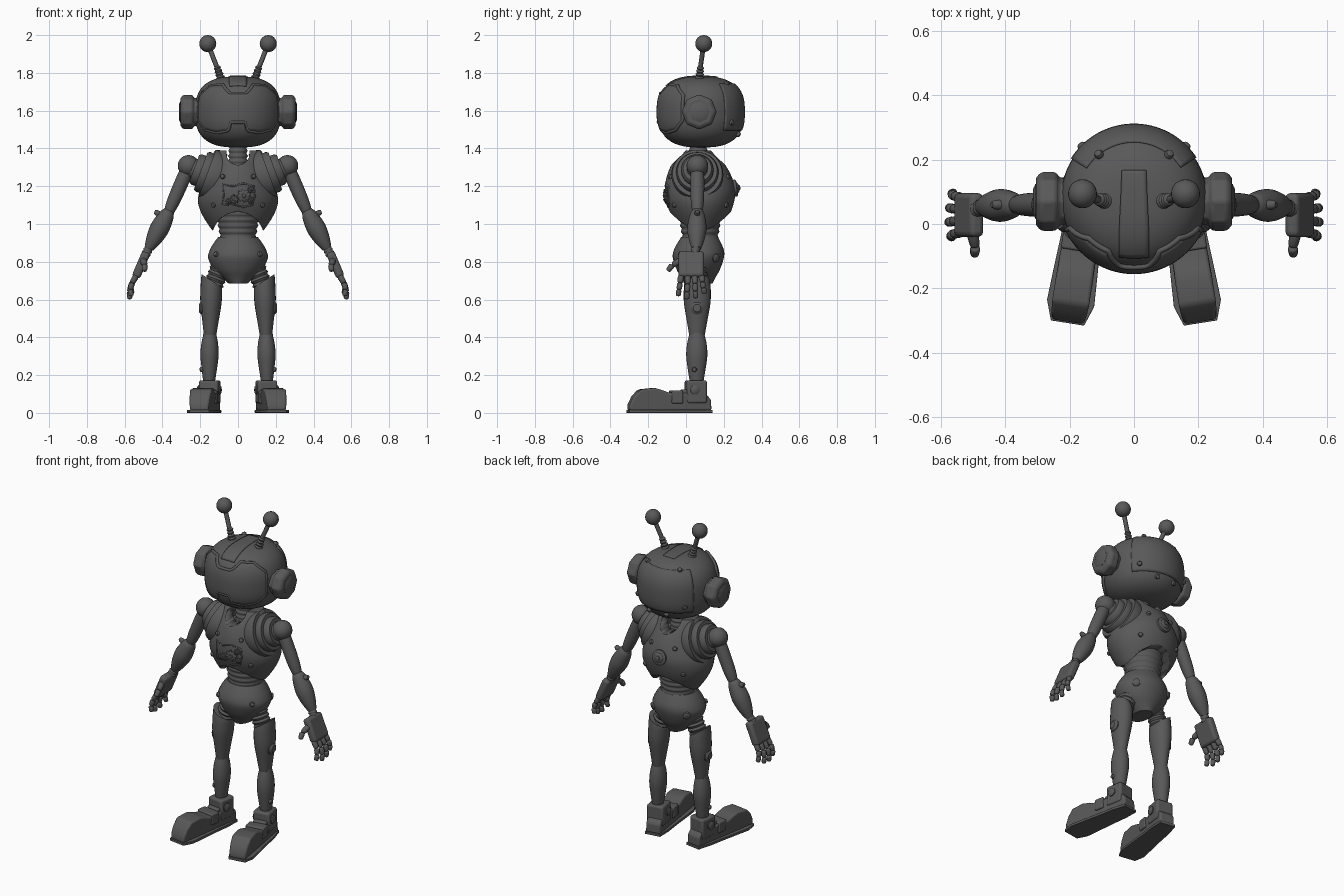
import bpy, bmesh
from math import sin, cos, pi, radians
from mathutils import Vector, Matrix
from mathutils.bvhtree import BVHTree

if "Cube" in bpy.data.objects:
    bpy.data.objects.remove(bpy.data.objects["Cube"])

grey = bpy.data.materials.new("dark grey metal")
grey.use_nodes = True
grey.diffuse_color = (0.1, 0.1, 0.1, 1)
grey.node_tree.nodes["Principled BSDF"].inputs["Base Color"].default_value = (0.1, 0.1, 0.1, 1)


def make(name, verts, faces, angle=35, bevel=0):
    me = bpy.data.meshes.new(name)
    me.from_pydata([tuple(v) for v in verts], [], faces)
    bm = bmesh.new()
    bm.from_mesh(me)
    bmesh.ops.recalc_face_normals(bm, faces=bm.faces)
    bm.to_mesh(me)
    bm.free()
    me.materials.append(grey)
    ob = bpy.data.objects.new(name, me)
    bpy.context.collection.objects.link(ob)
    bpy.ops.object.select_all(action='DESELECT')
    ob.select_set(True)
    bpy.context.view_layer.objects.active = ob
    bpy.ops.object.shade_smooth_by_angle(angle=radians(angle))
    if bevel:
        mod = ob.modifiers.new("bevel", 'BEVEL')
        mod.width, mod.segments = bevel, 3
    return ob


def rings(name, loops, cap=True, **kw):
    """Skin a list of closed loops."""
    n = len(loops[0])
    faces = [(k * n + i, k * n + (i + 1) % n, (k + 1) * n + (i + 1) % n, (k + 1) * n + i)
             for k in range(len(loops) - 1) for i in range(n)]
    if cap:
        faces += [tuple(range(n)), tuple(range((len(loops) - 1) * n, len(loops) * n))]
    return make(name, [v for l in loops for v in l], faces, **kw)


def smooth(pts, steps=5):
    """Catmull-Rom through rows of numbers."""
    p = [pts[0]] + list(pts) + [pts[-1]]
    out = []
    for a, b, c, d in zip(p, p[1:], p[2:], p[3:]):
        for k in range(steps):
            t = k / steps
            out.append([0.5 * (2 * y + (z - x) * t + (2 * x - 5 * y + 4 * z - w) * t * t
                        + (3 * y - x - 3 * z + w) * t ** 3) for x, y, z, w in zip(a, b, c, d)])
    return out + [list(pts[-1])]


def revolve(name, p0, p1, prof, n=24, flat=(1, 1), teeth=0, **kw):
    """Turn a (fraction, radius) profile about the line p0-p1."""
    p0, p1 = Vector(p0), Vector(p1)
    d = (p1 - p0).normalized()
    e = Vector((1, 0, 0)) if abs(d.x) < 0.8 else Vector((0, 1, 0))
    e = (e - d * d.dot(e)).normalized()
    f = d.cross(e)
    n = teeth * 4 or n
    loops = []
    for t, r in prof:
        loops.append([p0.lerp(p1, t) + (e * cos(2 * pi * i / n) * flat[0] + f * sin(2 * pi * i / n) * flat[1])
                      * r * (0.75 if teeth and i // 2 % 2 else 1) for i in range(n)])
    return rings(name, loops, **kw)


def ribbed(name, p0, p1, r0, r1, ribs, depth=0.008):
    prof = [(k / (ribs * 4), r0 + (r1 - r0) * k / (ribs * 4) - depth * (1 + cos(k * pi / 2)) / 2)
            for k in range(ribs * 4 + 1)]
    return revolve(name, p0, p1, prof, angle=60)


def ball(name, c, r):
    c = Vector(c)
    prof = [((1 - cos(pi * k / 12)) / 2, max(r * sin(pi * k / 12), 0.0005)) for k in range(13)]
    return revolve(name, c - Vector((0, 0, r)), c + Vector((0, 0, r)), prof, angle=60)


def capsule(name, p0, p1, r0, r1):
    return revolve(name, p0, p1, [(0, r0 * .5), (.08, r0 * .9), (.2, r0), (.8, r1), (.93, r1 * .85), (1, r1 * .4)],
                   n=12, angle=60)


def loft(name, rows, n=48):
    """Stack ellipses given as (z, half width, half depth, y centre)."""
    return rings(name, [[(rx * cos(2 * pi * i / n), cy + ry * sin(2 * pi * i / n), z) for i in range(n)]
                        for z, rx, ry, cy in rows])


def box(name, lo, hi, M=Matrix(), bevel=0.01):
    loops = [[M @ Vector(p) for p in ((lo[0], lo[1], z), (hi[0], lo[1], z), (hi[0], hi[1], z), (lo[0], hi[1], z))]
             for z in (lo[2], hi[2])]
    return rings(name, loops, bevel=bevel)


def grid(name, f, nu, nv, thick):
    verts = [f(i / nu, j / nv) for j in range(nv + 1) for i in range(nu + 1)]
    w = nu + 1
    ob = make(name, verts, [(j * w + i, j * w + i + 1, j * w + w + i + 1, j * w + w + i)
                            for j in range(nv) for i in range(nu)])
    mod = ob.modifiers.new("thickness", 'SOLIDIFY')
    mod.thickness, mod.offset = thick, 0


def tube(name, pts, r, closed=False):
    cu = bpy.data.curves.new(name, 'CURVE')
    cu.dimensions, cu.bevel_depth, cu.bevel_resolution = '3D', r, 2
    cu.use_fill_caps = True
    sp = cu.splines.new('POLY')
    sp.points.add(len(pts) - 1)
    for q, p in zip(sp.points, pts):
        q.co = (*p, 1)
    sp.use_cyclic_u = closed
    cu.materials.append(grey)
    ob = bpy.data.objects.new(name, cu)
    bpy.context.collection.objects.link(ob)
    bpy.ops.object.select_all(action='DESELECT')
    ob.select_set(True)
    bpy.context.view_layer.objects.active = ob
    bpy.ops.object.convert(target='MESH')


def surface(ob):
    return BVHTree.FromPolygons([v.co.copy() for v in ob.data.vertices], [tuple(p.vertices) for p in ob.data.polygons])


def stud(name, tree, origin, aim, r, h=0.012, **kw):
    """Fix a domed disc on a surface, found along a ray."""
    loc, nor, _, _ = tree.ray_cast(Vector(origin), Vector(aim))
    if loc:
        nor = -nor if nor.dot(Vector(aim)) > 0 else nor
        revolve(name, loc - nor * 0.01, loc + nor * h, [(0, r), (.7, r), (.92, r * .8), (1, r * .5)], **kw)


def lerp_table(tab, x):
    for (a, p), (b, q) in zip(tab, tab[1:]):
        if x <= b:
            return p + (q - p) * (x - a) / (b - a)
    return tab[-1][1]


# Head
HR, HH, HP = 0.227, 0.188, 2.7
HC = Vector((0, 0.08, 1.593))


def on_head(x, y, z, off=0.0):
    k = (((x * x + y * y) ** .5 / HR) ** HP + (abs(z) / HH) ** HP) ** (-1 / HP)
    return HC + Vector((x, y, z)) * k * (1 + off)


head_rows = []
for k in range(33):
    t = pi * (k / 32 - 0.5) * 0.999
    p = on_head(cos(t), 0, sin(t))
    head_rows.append((p.z, p.x, p.x, HC.y))
head = loft("head", head_rows, 64)
head_tree = surface(head)

# Visor with rim
VTOP = [(0, 1.69), (.18, 1.69), (.4, 1.735), (.75, 1.73), (1, 1.68)]
VLOW = [(0, 1.54), (.15, 1.54), (.21, 1.495), (.5, 1.485), (.8, 1.5), (1, 1.55)]


def visor(u, v, off=0.012):
    s = 2 * u - 1
    lo, hi = lerp_table(VLOW, abs(s)), lerp_table(VTOP, abs(s))
    z = lo + (hi - lo) * v - HC.z
    r = HR * (1 - (abs(z) / HH) ** HP) ** (1 / HP)
    return on_head(r * sin(s * 1.13), -r * cos(s * 1.13), z, off)


grid("visor", visor, 48, 12, 0.012)
edge = [visor(i / 40, 0) for i in range(40)] + [visor(1, j / 8) for j in range(8)]
edge += [visor(1 - i / 40, 1) for i in range(40)] + [visor(0, 1 - j / 8) for j in range(8)]
tube("visor_rim", edge, 0.009, True)

# Skull plates
grid("crown_strip", lambda u, v: on_head((u - .5) * .08, .09 - .25 * v, .19 - .07 * v * v, .004), 6, 20, 0.008)
grid("back_skull_plate", lambda u, v: on_head(sin(2.15 + 2 * u) * .2, -cos(2.15 + 2 * u) * .2, -.09 + .26 * v, .004),
     32, 16, 0.008)
for s in (-1, 1):
    for x, y, z in ((.12, .15, .165), (.17, .17, -.06), (.06, .2, -.12)):
        p = on_head(s * x, y, z, .5)
        stud("skull_bolt", head_tree, p, HC - p, 0.014, 0.016)

# Neck and torso
ribbed("neck", (0, .065, 1.29), (0, .065, 1.43), .055, .05, 5)
torso_rows = smooth([(.96, .13, .1, .078), (1.0, .16, .13, .076), (1.06, .195, .16, .076), (1.12, .212, .18, .075),
                     (1.18, .202, .187, .075), (1.25, .17, .172, .07), (1.32, .142, .138, .065),
                     (1.375, .13, .09, .065), (1.39, .118, .075, .065)])
torso = loft("torso", torso_rows, 64)
torso_tree = surface(torso)
cutters = [revolve("neck_cutter", (0, .065, 1.31), (0, .065, 1.5), [(0, .066), (1, .066)]),
           revolve("collar_cutter", (0, -.4, 1.375), (0, .5, 1.375), [(0, .062), (1, .062)], n=32),
           revolve("waist_cutter", (0, -.4, .925), (0, .5, .925), [(0, .138), (1, .138)], n=48)]
for c in cutters:
    mod = torso.modifiers.new("cut", 'BOOLEAN')
    mod.operation, mod.object = 'DIFFERENCE', c
    bpy.context.view_layer.objects.active = torso
    bpy.ops.object.modifier_apply(modifier=mod.name)
    bpy.data.objects.remove(c)

# Chest window, gears, back medallion and torso bolts
front = lambda x, z: torso_tree.ray_cast(Vector((x, -1, z)), Vector((0, 1, 0)))[0]
outline = [(-.08, 1.21), (-.03, 1.2), (.03, 1.215), (.085, 1.2), (.09, 1.15), (.075, 1.1), (.03, 1.09),
           (-.03, 1.105), (-.085, 1.1), (-.075, 1.15)]
tube("chest_window_edge", [front(x, z) for x, z in outline], 0.005, True)
for x, z, r in ((.03, 1.15, .036), (-.02, 1.13, .026), (.068, 1.125, .02), (.065, 1.18, .018), (-.05, 1.12, .018)):
    stud("chest_gear", torso_tree, (x, -1, z), (0, 1, 0), r, 0.009, teeth=8)
    stud("gear_hub", torso_tree, (x, -1, z), (0, 1, 0), r * .35, 0.014, n=12)
for r, h, n in ((.045, .012, 24), (.032, .02, 6), (.016, .027, 12)):
    stud("back_medallion", torso_tree, (0, 1, 1.19), (0, -1, 0), r, h, n=n)
for s in (-1, 1):
    for x, z in ((.13, 1.1), (.08, 1.25)):
        for y in (-1, 1):
            stud("torso_bolt", torso_tree, (s * x, y, z), (0, -y, 0), 0.013)

# Waist and pelvis
ribbed("waist", (0, .075, .88), (0, .075, 1.1), .09, .125, 7)
pelvis = loft("pelvis", smooth([(.685, .05, .075, .065), (.715, .085, .09, .065), (.76, .13, .115, .065),
                                (.82, .158, .135, .065), (.86, .15, .133, .068), (.9, .128, .115, .07),
                                (.93, .105, .098, .072)]))
pelvis_tree = surface(pelvis)

for s in (-1, 1):
    side = "left_" if s > 0 else "right_"

    # Ear and antenna
    revolve(side + "ear", (s * .2, .07, 1.593), (s * .305, .07, 1.593),
            [(0, .075), (.3, .075), (.42, .093), (.85, .093), (1, .075)], n=8, bevel=.008)
    revolve(side + "ear_cap", (s * .29, .07, 1.593), (s * .313, .07, 1.593), [(0, .055), (.7, .055), (1, .04)], n=8)
    path = smooth([(s * .088, .07, 1.76), (s * .108, .075, 1.82), (s * .135, .085, 1.89), (s * .158, .093, 1.95)])
    tube(side + "antenna", path, .013)
    ribbed(side + "antenna_spring", (s * .084, .069, 1.75), (s * .112, .077, 1.835), .026, .019, 5, .006)
    ball(side + "antenna_ball", (s * .16, .094, 1.955), .045)

    # Shoulder and arm
    revolve(side + "shoulder_socket", (s * .1, .06, 1.245), (s * .25, .06, 1.3),
            [(0, .13), (.3, .138), (.42, .132), (.42, .11), (.55, .112), (.65, .105), (.65, .085),
             (.8, .085), (.88, .075), (.88, .055), (1, .05)], n=40, angle=40)
    ball(side + "shoulder_ball", (s * .262, .06, 1.308), .057)
    revolve(side + "upper_arm", (s * .268, .06, 1.29), (s * .368, .06, 1.06),
            smooth([(0, .035), (.3, .037), (.7, .035), (.92, .029), (1, .024)]))
    ball(side + "elbow", (s * .37, .06, 1.058), .031)
    revolve(side + "forearm", (s * .365, .06, 1.07), (s * .472, .055, .87),
            smooth([(0, .026), (.12, .04), (.45, .051), (.75, .042), (1, .025)]))
    revolve(side + "elbow_bolt", (s * .39, .06, 1.04), (s * .442, .06, 1.065), [(0, .015), (.8, .015), (1, .009)], n=12)
    ribbed(side + "wrist", (s * .465, .055, .885), (s * .49, .045, .835), .026, .026, 3, .005)

    # Hand
    M = Matrix.Translation((s * .482, .028, .86)) @ Matrix.Rotation(s * radians(-23), 4, 'Y')
    box(side + "palm", (-.022, -.068, -.155), (.024, .068, -.01), M, .016)
    for k, size in enumerate((.9, 1.05, 1, .8)):
        y = -.054 + k * .036
        pts = [M @ Vector((s * x, y * (1 + .1 * i), -.145 - size * d))
               for i, (x, d) in enumerate(((0, 0), (.006, .05), (0, .09), (-.018, .122)))]
        for a, b, r in zip(pts, pts[1:], (.0165, .0155, .0145)):
            capsule(side + "finger", a, b, r, r * .9)
    thumb = [M @ Vector(p) for p in ((0, -.05, -.055), (-s * .02, -.1, -.075), (-s * .03, -.125, -.105))]
    capsule(side + "thumb", thumb[0], thumb[1], .018, .016)
    capsule(side + "thumb", thumb[1], thumb[2], .016, .014)

    # Hip, thigh, knee and shin
    stud(side + "pelvis_front_bolt", pelvis_tree, (s * .115, -1, .84), (0, 1, 0), .014)
    stud(side + "pelvis_back_bolt", pelvis_tree, (s * .115, 1, .82), (0, -1, 0), .022)
    ribbed(side + "hip", (s * .085, .062, .79), (s * .14, .06, .65), .056, .052, 6)
    thigh = revolve(side + "thigh", (s * .14, .06, .7), (s * .148, .058, .405),
                    smooth([(0, .058), (.15, .062), (.4, .061), (.75, .046), (.95, .037), (1, .034)]), flat=(.92, 1.15))
    for v in thigh.data.vertices:
        if v.co.z > .65:
            v.co.z += (s * v.co.x - .14) * .6 * (v.co.z - .65) / .05
    revolve(side + "thigh_disc", (s * .17, .058, .555), (s * .207, .058, .555), [(0, .034), (.7, .034), (1, .02)])
    ball(side + "knee", (s * .149, .058, .41), .036)
    revolve(side + "shin", (s * .149, .058, .415), (s * .153, .056, .17),
            smooth([(0, .036), (.2, .046), (.45, .05), (.75, .042), (1, .033)]), flat=(.96, 1.12))
    stud(side + "shin_bolt", surface(bpy.context.object), (s * .4, .045, .23), (-s, 0, 0), .013)

    # Boot, turned outward
    B = Matrix.Translation((s * .15, .05, 0)) @ Matrix.Rotation(s * radians(9), 4, 'Z')
    profile = [(.08, .012), (.078, .07), (.05, .1), (-.1, .108), (-.15, .108), (-.19, .122), (-.225, .132),
               (-.3, .124), (-.335, .09), (-.358, .045), (-.358, .012)]
    half = [(-.36, .05), (-.3, .071), (-.2, .066), (-.1, .06), (0, .057), (.08, .046)]
    rings(side + "boot", [[B @ Vector((e * lerp_table(half, y) * (1 - 1.5 * max(z - .03, 0)), y, z))
                           for y, z in profile] for e in (-1, 1)], bevel=.01)
    outer = [(y, lerp_table(half, y) + .003) for y in (-.362, -.3, -.2, -.1, 0, .05, .084)]
    plan = [(w, y) for y, w in outer] + [(-w, y) for y, w in reversed(outer)]
    rings(side + "sole", [[B @ Vector((x, y, z)) for x, y in plan] for z in (0, .016)], bevel=.003)
    box(side + "instep_strap", (-.057, -.135, .05), (.057, -.075, .118), B, .007)
    box(side + "tongue", (-.04, -.075, .08), (.04, -.03, .125), B, .008)
    box(side + "ankle_cuff", (-.052, -.052, .05), (.052, .055, .172), B, .012)
    for e in (-1, 1):
        revolve(side + "ankle_bolt", B @ Vector((e * .045, -.01, .122)), B @ Vector((e * .064, -.01, .122)),
                [(0, .025), (.7, .025), (1, .016)], n=16)
